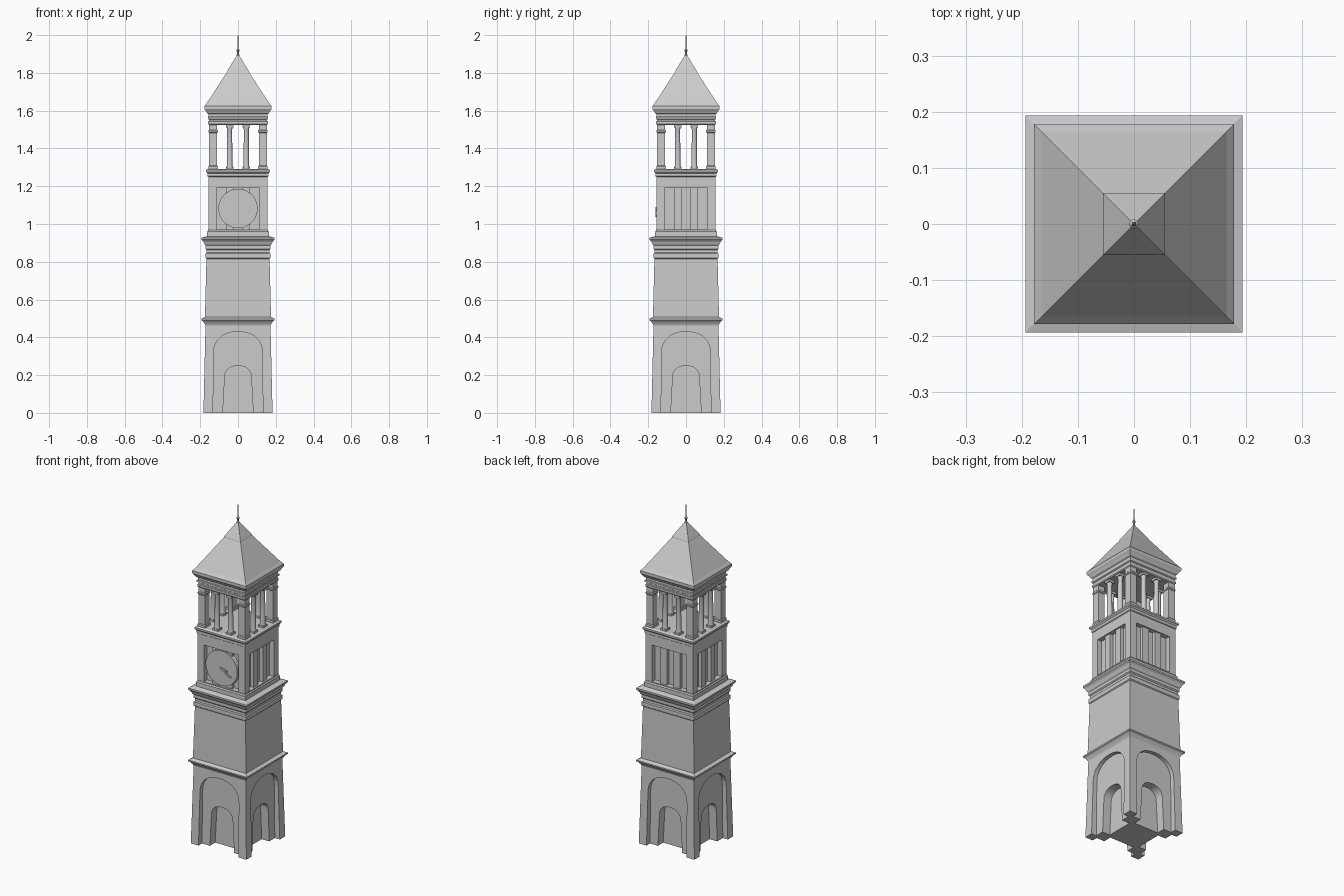
import bpy, bmesh, math
from mathutils import Matrix, Vector

if "Cube" in bpy.data.objects:
    bpy.data.objects.remove(bpy.data.objects["Cube"])


def finish(name, bm):
    bmesh.ops.recalc_face_normals(bm, faces=bm.faces)
    me = bpy.data.meshes.new(name)
    bm.to_mesh(me)
    bm.free()
    ob = bpy.data.objects.new(name, me)
    bpy.context.collection.objects.link(ob)
    return ob


def loft(bm, profile, sides=4, center=(0, 0)):
    """Stack of regular rings from (half width, z) pairs, capped at both ends."""
    k = 1 / math.cos(math.pi / sides)
    rings = []
    for r, z in profile:
        rings.append([bm.verts.new((center[0] + r * k * math.cos(2 * math.pi * (i + .5) / sides),
                                    center[1] + r * k * math.sin(2 * math.pi * (i + .5) / sides), z))
                      for i in range(sides)])
    for a, b in zip(rings, rings[1:]):
        for i in range(sides):
            j = (i + 1) % sides
            bm.faces.new((a[i], a[j], b[j], b[i]))
    bm.faces.new(rings[0][::-1])
    bm.faces.new(rings[-1])


def tier(name, profile, sides=4):
    bm = bmesh.new()
    loft(bm, profile, sides)
    return finish(name, bm)


def four_sides(bm):
    """Repeat the front geometry on the other three sides."""
    geom = bm.verts[:] + bm.edges[:] + bm.faces[:]
    for k in (1, 2, 3):
        dup = bmesh.ops.duplicate(bm, geom=geom)["geom"]
        bmesh.ops.rotate(bm, cent=(0, 0, 0), matrix=Matrix.Rotation(k * math.pi / 2, 3, 'Z'),
                         verts=[v for v in dup if isinstance(v, bmesh.types.BMVert)])


def arch_cutter(name, w0, w1, spring, top, back):
    """Arched prism, slightly narrowing upward, on all four sides."""
    bm = bmesh.new()
    pts = [(-w0, -.05), (w0, -.05)]
    n = 16
    for i in range(n + 1):
        a = math.pi * i / n
        c, s = math.cos(a), math.sin(a)
        pts.append((w1 * math.copysign(abs(c) ** .9, c), spring + (top - spring) * s ** .9))
    f = bm.faces.new([bm.verts.new((x, -.3, z)) for x, z in pts])
    ext = bmesh.ops.extrude_face_region(bm, geom=[f])["geom"]
    bmesh.ops.translate(bm, vec=(0, .3 - back, 0),
                        verts=[v for v in ext if isinstance(v, bmesh.types.BMVert)])
    four_sides(bm)
    ob = finish(name, bm)
    ob.hide_render = True
    return ob


# Battered base with stepped arched niches
base = tier("arched_base", [(.183, 0), (.172, .465)])
cutters = [arch_cutter("outer_arch_cutter", .133, .128, .32, .43, .15),
           arch_cutter("inner_arch_cutter", .083, .07, .19, .25, .10)]
bpy.context.view_layer.objects.active = base
for c in cutters:
    m = base.modifiers.new("niche", 'BOOLEAN')
    m.operation, m.solver, m.object = 'DIFFERENCE', 'EXACT', c
    bpy.ops.object.modifier_apply(modifier=m.name)
    bpy.data.objects.remove(c)

# Shaft and its cornices
tier("lower_cornice", [(.171, .46), (.175, .47), (.185, .485), (.193, .49), (.193, .498), (.176, .508)])
tier("shaft", [(.175, .50), (.167, .82)])
tier("shaft_band", [(.167, .815), (.172, .82), (.172, .843), (.167, .848)])
tier("shaft_frieze", [(.167, .84), (.166, .87)])
tier("main_cornice", [(.167, .862), (.172, .868), (.172, .886), (.177, .892), (.184, .908),
                      (.193, .917), (.193, .927), (.165, .935)])

# Clock stage: core, bands, corner piers and pilasters
tier("clock_stage_plinth", [(.163, .93), (.163, .96), (.158, .967), (.158, .972)])
tier("clock_stage_core", [(.128, .96), (.128, 1.2)])
tier("clock_stage_frieze", [(.157, 1.19), (.157, 1.252)])
bm = bmesh.new()
for sx in (-1, 1):
    for sy in (-1, 1):
        loft(bm, [(.0215, .965), (.0215, 1.195)], center=(sx * .1355, sy * .1355))
finish("clock_stage_corner_piers", bm)
bm = bmesh.new()
for sx in (-1, 1):
    loft(bm, [(.021, .965), (.021, 1.195)], center=(sx * .043, -.127))
four_sides(bm)
finish("clock_stage_pilasters", bm)
tier("clock_stage_cornice", [(.157, 1.25), (.161, 1.253), (.161, 1.268), (.169, 1.276), (.169, 1.286),
                             (.158, 1.292)])

# Clock dial on the front only, with two hands
bm = bmesh.new()
bmesh.ops.create_cone(bm, cap_ends=True, segments=48, radius1=.104, radius2=.104, depth=.03,
                      matrix=Matrix.Translation((0, -.141, 1.082)) @ Matrix.Rotation(math.pi / 2, 4, 'X'))
dial = finish("clock_dial", bm)
bm = bmesh.new()
for length, angle in ((.085, -32), (.05, -12)):
    bmesh.ops.create_cube(bm, size=1, matrix=Matrix.Translation((0, -.159, 1.082))
                          @ Matrix.Rotation(-math.radians(angle), 4, 'Y')
                          @ Matrix.Translation((length / 2 - .008, 0, 0))
                          @ Matrix.Diagonal((length, .007, .007, 1)))
finish("clock_hands", bm)

# Open belfry: corner piers and paired columns
bm = bmesh.new()
for sx in (-1, 1):
    for sy in (-1, 1):
        loft(bm, [(.025, 1.285), (.025, 1.305), (.0215, 1.31), (.0215, 1.482), (.025, 1.486), (.025, 1.494),
                  (.0215, 1.498), (.0215, 1.535)], center=(sx * .132, sy * .132))
finish("belfry_corner_piers", bm)
bm = bmesh.new()
for sx in (-1, 1):
    c = (sx * .044, -.132)
    loft(bm, [(.019, 1.285), (.019, 1.302)], center=c)
    loft(bm, [(.017, 1.30), (.0145, 1.312), (.013, 1.50), (.017, 1.515)], 16, c)
    loft(bm, [(.019, 1.512), (.019, 1.535)], center=c)
four_sides(bm)
cols = finish("belfry_columns", bm)

# Entablature and roof
tier("entablature", [(.154, 1.525), (.158, 1.53), (.158, 1.542), (.154, 1.545), (.154, 1.553),
                     (.16, 1.557), (.16, 1.567), (.156, 1.57), (.156, 1.582), (.164, 1.587),
                     (.169, 1.597), (.178, 1.61), (.178, 1.622)])
tier("roof", [(.178, 1.618), (.178, 1.625), (.165, 1.64), (.051, 1.815)])
tier("roof_cap", [(.055, 1.808), (.055, 1.813), (.008, 1.89), (.003, 1.897)])

# Finial
fin = tier("finial", [(.008, 1.885), (.008, 1.895), (.004, 1.9), (.004, 1.91), (.008, 1.915), (.008, 1.921),
                      (.004, 1.926), (.003, 1.975), (.0012, 2.0)], 12)

for ob in (dial, cols, fin):
    bpy.ops.object.select_all(action='DESELECT')
    ob.select_set(True)
    bpy.context.view_layer.objects.active = ob
    bpy.ops.object.shade_smooth_by_angle(angle=math.radians(30))
